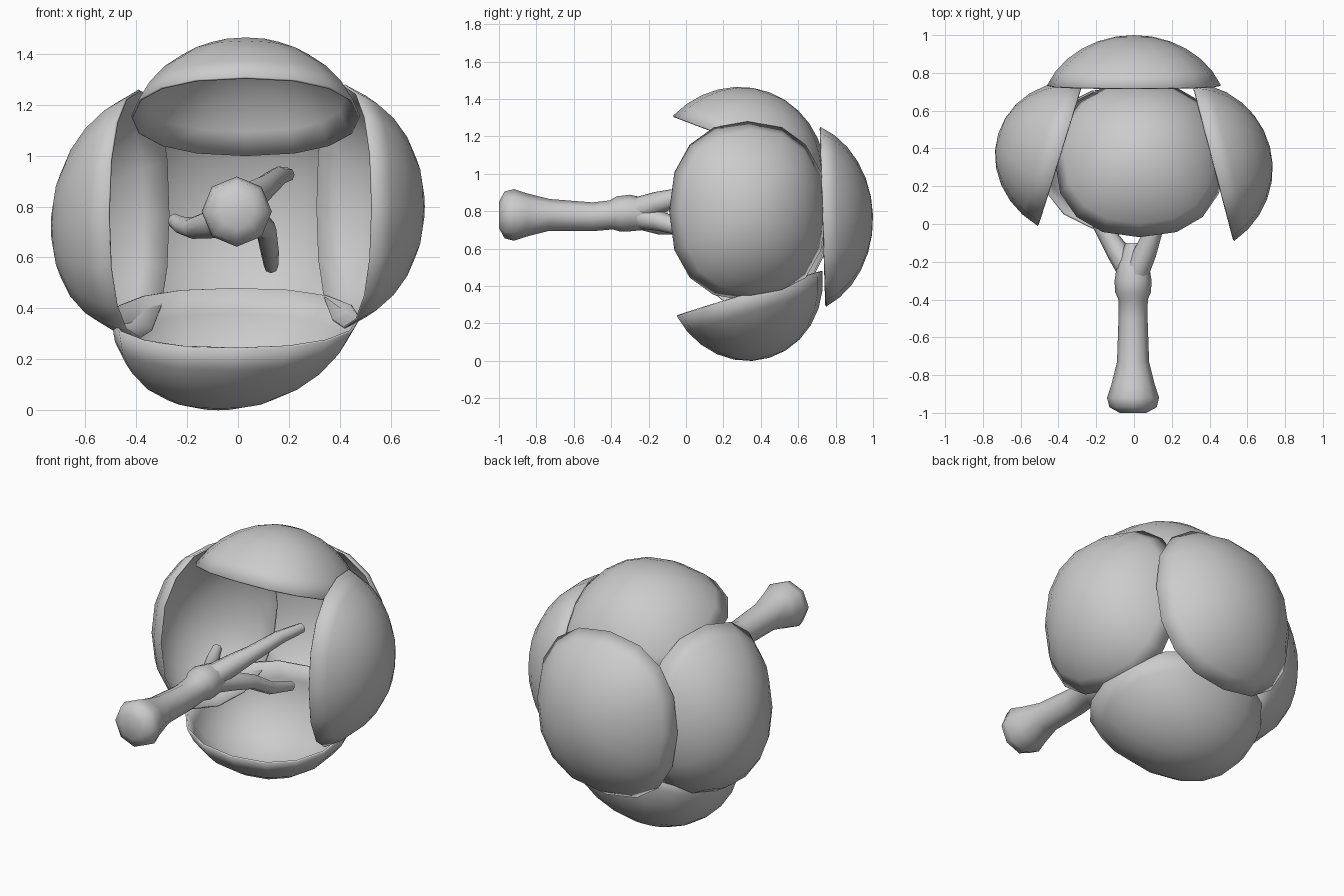
import bpy, bmesh, math
from mathutils import Vector

if "Cube" in bpy.data.objects:
    bpy.data.objects.remove(bpy.data.objects["Cube"])

mat = bpy.data.materials.new("plain grey")
mat.diffuse_color = (0.6, 0.6, 0.6, 1)
mat.use_nodes = True
mat.node_tree.nodes["Principled BSDF"].inputs["Base Color"].default_value = mat.diffuse_color


def finish(bm, name):
    mesh = bpy.data.meshes.new(name)
    bm.to_mesh(mesh)
    bm.free()
    mesh.materials.append(mat)
    ob = bpy.data.objects.new(name, mesh)
    bpy.context.collection.objects.link(ob)
    bpy.ops.object.select_all(action='DESELECT')
    ob.select_set(True)
    bpy.context.view_layer.objects.active = ob
    bpy.ops.object.shade_smooth_by_angle(angle=math.radians(50))
    return ob


def shell(name, p0, p1, side, half, depth, angle, shift=0.0, sides=16, rings=6):
    """Open bowl: p0-p1 is one rim diameter, side and half give the other."""
    p0, p1, v = Vector(p0), Vector(p1), Vector(side)
    c, u = (p0 + p1) / 2, (p1 - p0) / 2
    n = u.cross(v).normalized()
    m = math.radians(angle)
    bm = bmesh.new()
    apex = bm.verts.new(c + n * depth + v * shift)
    prev = None
    for i in range(1, rings + 1):
        t = m * i / rings
        s = math.sin(t) / math.sin(m)
        h = (math.cos(t) - math.cos(m)) / (1 - math.cos(m))
        k = 2 / (2 + 0.3 * s)                # rim slightly squared
        ring = []
        for j in range(sides):
            a = 2 * math.pi * j / sides
            ca, sa = math.cos(a), math.sin(a)
            x = math.copysign(abs(ca) ** k, ca)
            y = math.copysign(abs(sa) ** k, sa)
            ring.append(bm.verts.new(c + u * s * x + v * (half * s * y + shift * h) + n * depth * h))
        for j in range(sides):
            q = (j + 1) % sides
            if prev is None:
                bm.faces.new((apex, ring[j], ring[q]))
            else:
                bm.faces.new((prev[j], ring[j], ring[q], prev[q]))
        prev = ring
    ob = finish(bm, name)
    mod = ob.modifiers.new("thickness", 'SOLIDIFY')
    mod.thickness = 0.01
    mod.offset = -1


def limb(name, pts, sides=8):
    """Closed tube through (x, y, z, radius) points."""
    bm = bmesh.new()
    P = [Vector(p[:3]) for p in pts]
    rings = []
    for i, p in enumerate(P):
        t = (P[min(i + 1, len(P) - 1)] - P[max(i - 1, 0)]).normalized()
        a = t.cross(Vector((0, 0, 1))).normalized()
        b = a.cross(t)
        r = pts[i][3]
        rings.append([bm.verts.new(p + r * (a * math.cos(w) + b * math.sin(w)))
                      for w in (2 * math.pi * j / sides for j in range(sides))])
    for r0, r1 in zip(rings, rings[1:]):
        for j in range(sides):
            q = (j + 1) % sides
            bm.faces.new((r0[j], r0[q], r1[q], r1[j]))
    bm.faces.new(rings[0])
    bm.faces.new(rings[-1])
    bmesh.ops.recalc_face_normals(bm, faces=bm.faces)
    finish(bm, name)


# Five foliage shells around a hollow crown
shell("foliage_top", (.03, -.07, 1.31), (.03, .75, 1.0), (-1, 0, 0), .45, .30, 65)
shell("foliage_bottom", (-.01, -.05, .24), (-.01, .73, .48), (1, 0, 0), .49, .36, 78, -.07)
shell("foliage_right", (.53, -.09, .80), (.31, .75, .80), (0, 0, 1), .48, .31, 70)
shell("foliage_left", (-.51, -.01, .77), (-.27, .76, .77), (0, 0, -1), .49, .345, 75, .05)
shell("foliage_back", (0, .72, 1.25), (0, .75, .29), (-1, 0, 0), .46, .265, 68)

# Trunk lying along y with a flared foot and a swollen fork
trunk = [(-1, .78, .07), (-.97, .78, .125), (-.92, .78, .138), (-.85, .78, .115),
         (-.73, .78, .085), (-.5, .77, .077), (-.4, .78, .078), (-.36, .785, .095),
         (-.3, .79, .098), (-.22, .785, .085), (-.1, .785, .04)]
limb("trunk", [(-.005, y, z, r) for y, z, r in trunk])

# Three branches
limb("branch_left", [(0, -.28, .78, .07), (-.09, -.14, .735, .06), (-.18, 0, .715, .042),
                     (-.22, .08, .725, .036), (-.25, .16, .745, .028)])
limb("branch_right", [(0, -.28, .80, .07), (.06, -.15, .845, .06), (.11, -.02, .88, .046),
                      (.16, .16, .92, .038), (.195, .32, .925, .028)])
limb("branch_lower", [(0, -.28, .78, .07), (.06, -.15, .75, .055), (.11, -.02, .71, .042),
                      (.125, .13, .62, .036), (.13, .31, .565, .028)])
